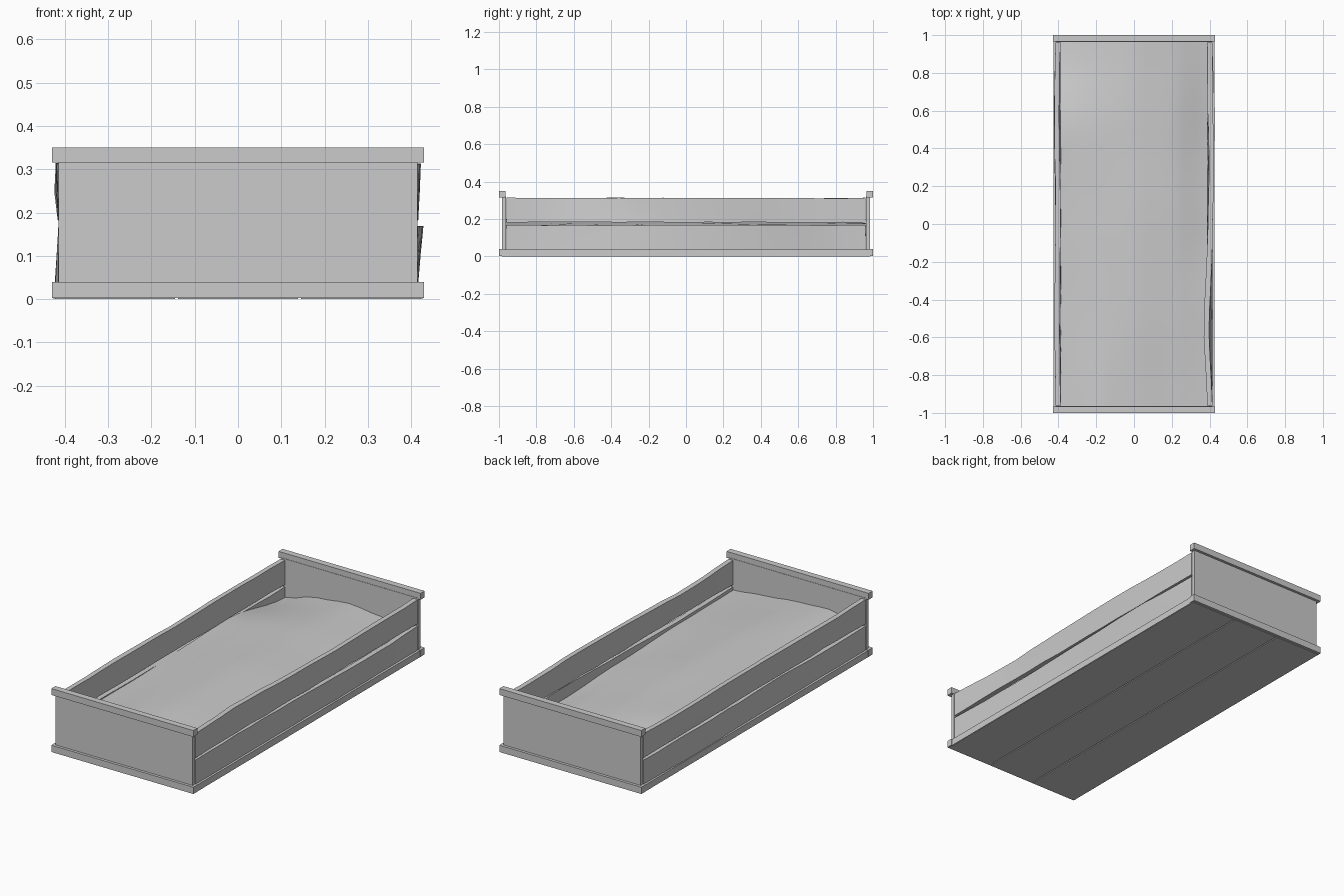
import bpy, bmesh, math, random

if "Cube" in bpy.data.objects:
    bpy.data.objects.remove(bpy.data.objects["Cube"])

random.seed(4)


def make_object(name, bm):
    bmesh.ops.recalc_face_normals(bm, faces=bm.faces)
    mesh = bpy.data.meshes.new(name)
    bm.to_mesh(mesh)
    bm.free()
    ob = bpy.data.objects.new(name, mesh)
    bpy.context.collection.objects.link(ob)
    return ob


def smooth(ob, angle=30):
    bpy.ops.object.select_all(action='DESELECT')
    ob.select_set(True)
    bpy.context.view_layer.objects.active = ob
    bpy.ops.object.shade_smooth_by_angle(angle=math.radians(angle))


def box(name, x, y, z):
    bm = bmesh.new()
    bmesh.ops.create_cube(bm, size=1)
    for v in bm.verts:
        v.co = [(r[0] + r[1]) / 2 + c * (r[1] - r[0]) for c, r in zip(v.co, (x, y, z))]
    return make_object(name, bm)


def weathered_plank(name, side, z0, z1, bow, chip):
    """Long side plank: rectangular section swept along y, warped in x and chipped in z."""
    bm = bmesh.new()
    rings, n, length = [], 16, 0.96
    for i in range(n + 1):
        y = -length + 2 * length * i / n
        end = 0 if i in (0, n) else 1
        a, b = end * chip * random.random(), end * chip * random.random()
        ring = []
        for inner, t in ((0, 0), (0, 0.5), (0, 1), (1, 1), (1, 0.5), (1, 0)):
            z = z0 + (z1 - z0) * t
            z += a if t == 0 else (-b if t == 1 else 0)
            x = 0.415 - 0.027 * inner + bow(y, t) * end
            x += end * random.uniform(-0.0015, 0.0015)
            ring.append(bm.verts.new((side * x, y, z)))
        rings.append(ring)
    for r, s in zip(rings, rings[1:]):
        for k in range(6):
            bm.faces.new((r[k], r[(k + 1) % 6], s[(k + 1) % 6], s[k]))
    bm.faces.new(rings[0])
    bm.faces.new(rings[-1])
    smooth(make_object(name, bm))


def bump(y, centre, width):
    return math.exp(-((y - centre) / width) ** 2)


# floor: three boards with narrow gaps
for k, x in enumerate((-0.284, 0, 0.284)):
    box(f"floor_board_{k + 1}", (x - 0.139, x + 0.139), (-0.985, 0.985), (0, 0.02))

# end panels with top caps and bottom rails
for side, end in ((-1, "front"), (1, "back")):
    def span(a, b):
        return sorted((side * a, side * b))
    box(f"{end}_panel", (-0.415, 0.415), span(0.963, 0.985), (0.02, 0.32))
    box(f"{end}_cap", (-0.43, 0.43), span(0.965, 1.0), (0.315, 0.35))
    box(f"{end}_bottom_rail", (-0.43, 0.43), span(0.965, 1.0), (0.003, 0.04))

# long bottom rails
for side, label in ((-1, "left"), (1, "right")):
    box(f"{label}_bottom_rail", sorted((side * 0.39, side * 0.427)), (-0.966, 0.966), (0.001, 0.037))

# warped side planks, two per side with a slit between them
weathered_plank("right_lower_plank", 1, 0.03, 0.169,
                lambda y, t: t * (0.014 * bump(y, 0.5, 0.3) - 0.008 * bump(y, -0.5, 0.3)), 0.004)
weathered_plank("right_upper_plank", 1, 0.181, 0.314,
                lambda y, t: t * (0.008 * bump(y, 0.3, 0.3) - 0.018 * bump(y, -0.55, 0.28)), 0.004)
weathered_plank("left_lower_plank", -1, 0.03, 0.169,
                lambda y, t: 0.008 * (1 - t) * bump(y, 0.5, 0.3) - 0.008 * t * bump(y, -0.2, 0.3), 0.004)
weathered_plank("left_upper_plank", -1, 0.181, 0.314,
                lambda y, t: 0.009 * math.sin(math.pi * t * 0.7) * bump(y, 0.6, 0.35)
                + 0.006 * t * bump(y, -0.5, 0.3), 0.004)

# soil: gently mounded surface blended from a coarse height table (rows front to back)
HEIGHTS = ((0.15, 0.20, 0.19, 0.17, 0.15),
           (0.16, 0.19, 0.20, 0.18, 0.15),
           (0.17, 0.19, 0.20, 0.18, 0.13),
           (0.18, 0.19, 0.19, 0.17, 0.11),
           (0.11, 0.16, 0.18, 0.16, 0.12))


def soil_height(u, v):
    i, j = min(int(u * 4), 3), min(int(v * 4), 3)
    s, t = (f * f * (3 - 2 * f) for f in (u * 4 - i, v * 4 - j))
    low = HEIGHTS[j][i] * (1 - s) + HEIGHTS[j][i + 1] * s
    high = HEIGHTS[j + 1][i] * (1 - s) + HEIGHTS[j + 1][i + 1] * s
    return low * (1 - t) + high * t


bm = bmesh.new()
bmesh.ops.create_grid(bm, x_segments=12, y_segments=24, size=1)
for v in bm.verts:
    v.co = (v.co.x * 0.392, v.co.y * 0.963, soil_height((v.co.x + 1) / 2, (v.co.y + 1) / 2))
smooth(make_object("soil", bm), 60)
